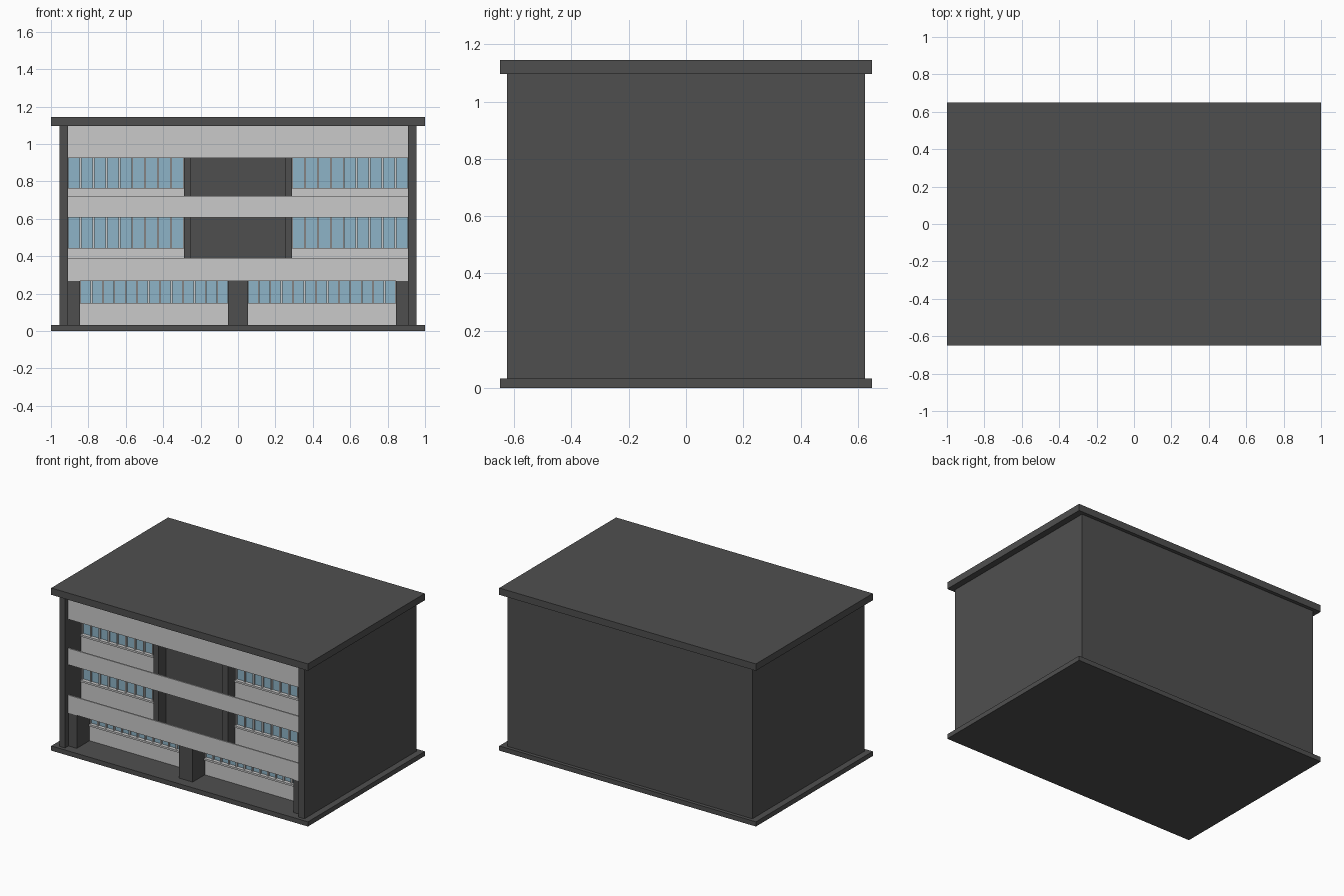
import bpy

cube = bpy.data.objects.get("Cube")
if cube:
    bpy.data.objects.remove(cube, do_unlink=True)


def material(name, rgb):
    m = bpy.data.materials.new(name)
    m.use_nodes = True
    colour = (*rgb, 1)
    m.diffuse_color = colour
    m.node_tree.nodes["Principled BSDF"].inputs["Base Color"].default_value = colour
    return m


DARK = material("dark_grey", (0.078, 0.078, 0.078))
LIGHT = material("light_grey", (0.59, 0.59, 0.59))
GLASS = material("window_blue", (0.27, 0.455, 0.57))


def box(name, x, y, z, mat):
    """Axis-aligned box given by its extents."""
    spans = (x, y, z)
    verts = [(a, b, c) for a in x for b in y for c in z]
    faces = [(0, 1, 3, 2), (4, 6, 7, 5), (0, 4, 5, 1),
             (2, 3, 7, 6), (0, 2, 6, 4), (1, 5, 7, 3)]
    mesh = bpy.data.meshes.new(name)
    mesh.from_pydata(verts, [], faces)
    mesh.materials.append(mat)
    obj = bpy.data.objects.new(name, mesh)
    bpy.context.collection.objects.link(obj)
    return obj


def pair(name, x, y, z, mat):
    """Box on the left (+x) and its mirror on the right."""
    box("left_" + name, x, y, z, mat)
    box("right_" + name, (-x[1], -x[0]), y, z, mat)


BASE, TOP = 0.033, 1.097
FACADE = -0.445      # front of the set-back window walls
CORE = -0.42         # front of the solid core behind the glass
FRONT = -0.59        # front of the parapets
INNER = 0.91         # inside of the side walls

# Base, roof, solid core and side walls
box("base_slab", (-1, 1), (-0.65, 0.65), (0, BASE), DARK)
box("roof_slab", (-1, 1), (-0.65, 0.65), (TOP, 1.145), DARK)
box("core", (-INNER, INNER), (CORE, 0.625), (BASE, TOP), DARK)
pair("side_wall", (INNER, 0.955), (-0.625, 0.625), (BASE, TOP), DARK)


def window_band(name, x0, x1, z0, sill, head, panes):
    """Spandrel wall, sill, glass strip and mullions, on both sides."""
    pair(name + "_wall", (x0, x1), (FACADE, CORE), (z0, sill), LIGHT)
    pair(name + "_sill", (x0, x1), (FACADE - 0.008, CORE), (sill, sill + 0.013), LIGHT)
    pair(name + "_glass", (x0, x1), (CORE - 0.008, CORE), (sill + 0.013, head), GLASS)
    step = (x1 - x0) / panes
    for i in range(panes + 1):
        x = x0 + i * step
        pair(f"{name}_mullion_{i}", (max(x0, x - 0.005), min(x1, x + 0.005)),
             (FACADE + 0.005, CORE), (sill + 0.013, head), LIGHT)


# Ground floor
window_band("ground_window", 0.05, 0.845, BASE, 0.138, 0.267, 13)
box("centre_pillar", (-0.053, 0.053), (-0.58, CORE), (BASE, 0.267), DARK)
pair("corner_pillar", (0.845, INNER), (FRONT + 0.003, CORE), (BASE, 0.267), DARK)

# Upper floors: balcony with parapet, window bands and dark central bay
for label, low, rail, sill, head in (("middle", 0.267, 0.392, 0.432, 0.606),
                                     ("upper", 0.606, 0.722, 0.752, 0.926)):
    floor = low + 0.015
    box(label + "_balcony_floor", (-INNER, INNER), (FRONT, CORE), (low, floor), LIGHT)
    box(label + "_parapet", (-INNER, INNER), (FRONT, FRONT + 0.01), (floor, rail), LIGHT)
    window_band(label + "_window", 0.29, INNER, floor, sill, head, 9)
    box(label + "_centre_panel", (-0.25, 0.25), (FACADE, CORE), (floor, head), DARK)
    pair(label + "_bay_pillar", (0.25, 0.29), (-0.527, CORE), (floor, head), DARK)

# Band under the roof
box("top_fascia", (-INNER, INNER), (FRONT, CORE), (0.926, TOP), LIGHT)
